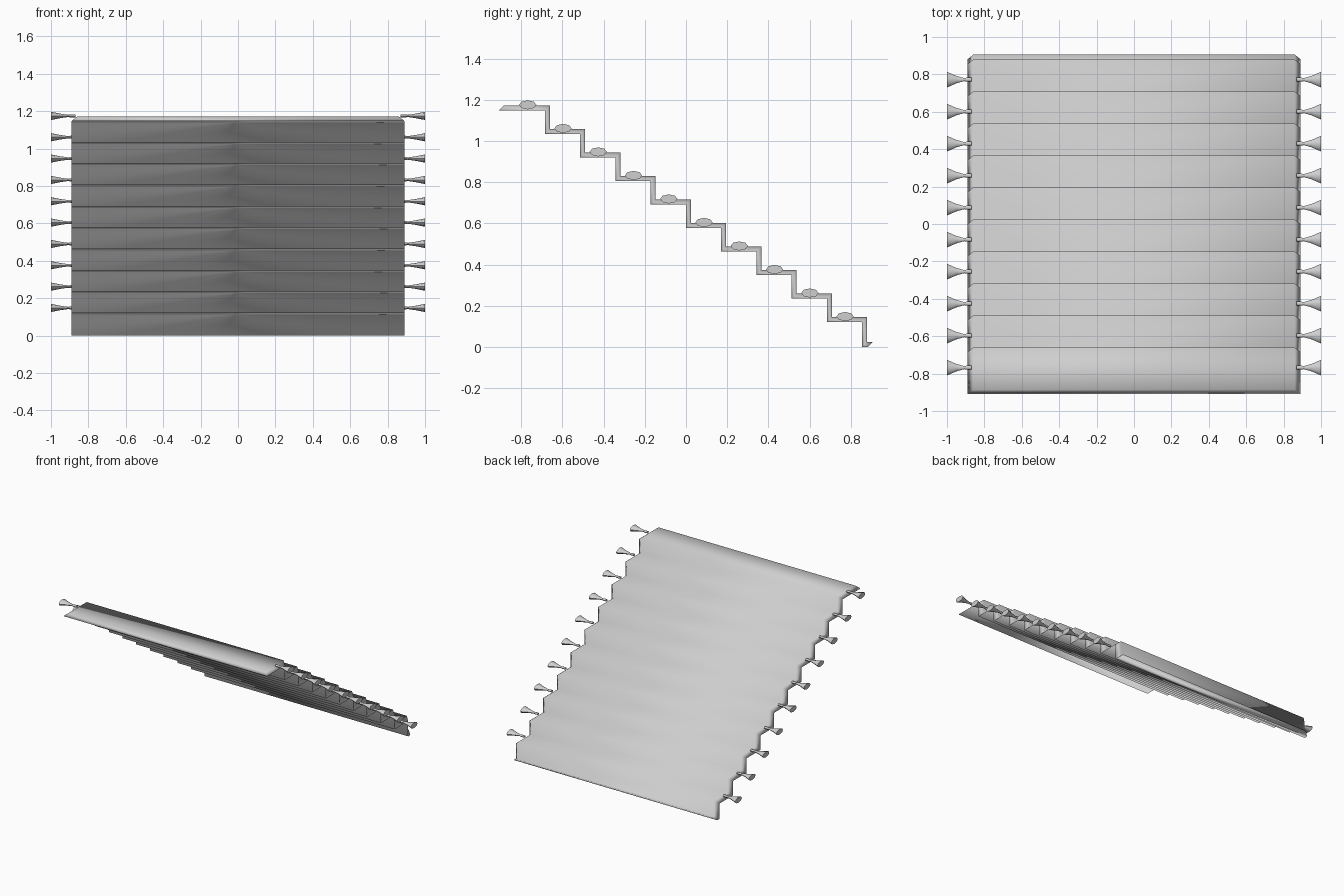
import bpy
import bmesh
import math

cube = bpy.data.objects.get("Cube")
if cube:
    bpy.data.objects.remove(cube, do_unlink=True)

STEPS, GOING, RISE, THICK = 10, 0.1711, 0.1141, 0.024
TOP_Z, NOSE_Y = 1.172, -0.661

grey = bpy.data.materials.new("light_grey")
grey.use_nodes = True
colour = (0.62, 0.62, 0.62, 1)
grey.diffuse_color = colour
grey.node_tree.nodes["Principled BSDF"].inputs["Base Color"].default_value = colour


def finish(bm, name, sharp_angle=None):
    """Turn a bmesh into a smooth shaded object."""
    bmesh.ops.recalc_face_normals(bm, faces=bm.faces)
    mesh = bpy.data.meshes.new(name)
    bm.to_mesh(mesh)
    bm.free()
    mesh.materials.append(grey)
    mesh.shade_smooth()
    if sharp_angle:
        mesh.set_sharp_from_angle(angle=math.radians(sharp_angle))
    obj = bpy.data.objects.new(name, mesh)
    bpy.context.collection.objects.link(obj)
    return obj


def loft(bm, rings):
    """Join closed rings of points into a capped solid."""
    rings = [[bm.verts.new(p) for p in ring] for ring in rings]
    for a, b in zip(rings, rings[1:]):
        n = len(a)
        for i in range(n):
            bm.faces.new((a[i], a[(i + 1) % n], b[(i + 1) % n], b[i]))
    bm.faces.new(rings[0])
    bm.faces.new(rings[-1])


# Stair runner: stepped upper and lower profiles, chamfered along the rim
upper = [(-0.885, TOP_Z)]
for i in range(STEPS):
    y = NOSE_Y + i * GOING
    foot = max(TOP_Z - (i + 1) * RISE, THICK)
    if i == STEPS - 1:
        foot = THICK
    upper += [(y, TOP_Z - i * RISE), (y, foot)]
upper.append((0.905, THICK))
lower = [(y - THICK, z - THICK) for y, z in upper]
sections = [[(-0.86, *u), (0.86, *u), (0.89, *d), (-0.89, *d)]
            for u, d in zip(upper, lower)]
bm = bmesh.new()
loft(bm, sections)
finish(bm, "stair_runner")

# Flared rod ends at both sides of every tread
SIDES = 8
stations = [(0.87, 0.011, 0.008), (0.895, 0.011, 0.008), (0.908, 0.008, 0.006),
            (0.95, 0.02, 0.012), (1.0, 0.042, 0.022)]
for side, label in ((1, "left"), (-1, "right")):
    for i in range(STEPS):
        cy = -0.768 + i * GOING
        cz = TOP_Z + 0.003 - i * RISE
        rings = []
        for x, ry, rz in stations:
            angles = [math.tau * k / SIDES for k in range(SIDES)]
            rings.append([(side * x, cy + ry * math.cos(a), cz + rz * math.sin(a))
                          for a in angles])
        bm = bmesh.new()
        loft(bm, rings)
        finish(bm, f"rod_end_{label}_{i + 1}", 50)
